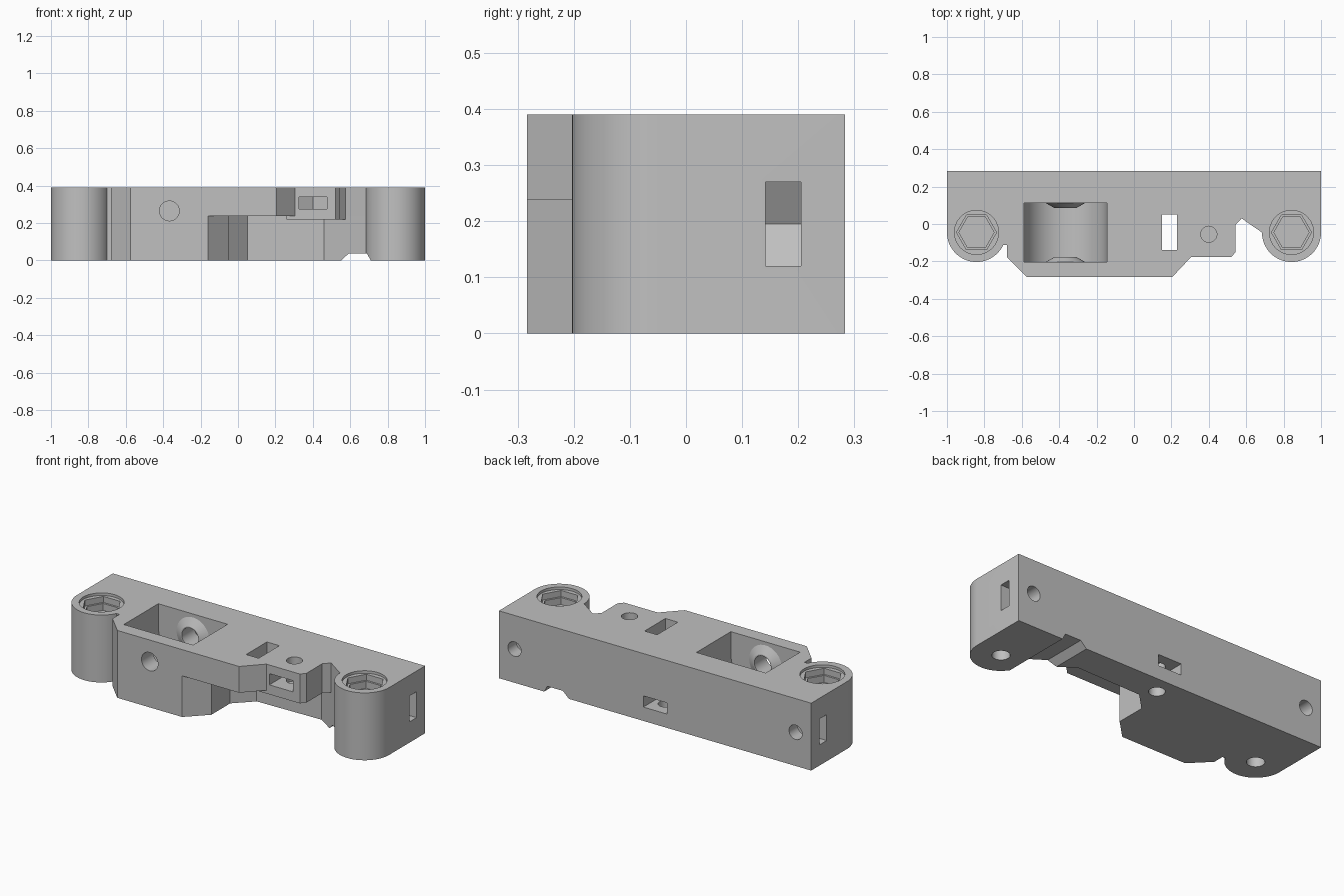
import bpy, bmesh, math
from mathutils import Vector

if "Cube" in bpy.data.objects:
    bpy.data.objects.remove(bpy.data.objects["Cube"], do_unlink=True)

grey = bpy.data.materials.new("plain_grey")
grey.use_nodes = True
COL = (0.53, 0.53, 0.53, 1)
grey.diffuse_color = COL
grey.node_tree.nodes["Principled BSDF"].inputs["Base Color"].default_value = COL

H = 0.39                      # block height
LUG_X, LUG_Y, LUG_R = 0.842, -0.045, 0.158


def place(u, v, w, axis):
    """Map profile coordinates to space; w runs along the axis."""
    return {"x": (w, u, v), "y": (u, w, v), "z": (u, v, w)}[axis]


def loft(name, rings, axis):
    """Solid through a list of (profile, position along axis)."""
    bm = bmesh.new()
    loops = [[bm.verts.new(place(u, v, w, axis)) for u, v in pts] for pts, w in rings]
    for a, b in zip(loops, loops[1:]):
        for i in range(len(a)):
            j = (i + 1) % len(a)
            bm.faces.new((a[i], a[j], b[j], b[i]))
    bm.faces.new(loops[0])
    bm.faces.new(loops[-1])
    bmesh.ops.recalc_face_normals(bm, faces=bm.faces)
    mesh = bpy.data.meshes.new(name)
    bm.to_mesh(mesh)
    bm.free()
    ob = bpy.data.objects.new(name, mesh)
    bpy.context.collection.objects.link(ob)
    mesh.materials.append(grey)
    return ob


def prism(name, pts, axis, a, b):
    return loft(name, [(pts, a), (pts, b)], axis)


def arc(cu, cv, r, a0, a1, n):
    return [(cu + r * math.cos(math.radians(a0 + (a1 - a0) * i / n)),
             cv + r * math.sin(math.radians(a0 + (a1 - a0) * i / n))) for i in range(n + 1)]


def circle(cu, cv, r, n=40):
    return arc(cu, cv, r, 0, 360, n)[:-1]


def rect(u0, u1, v0, v1):
    return [(u0, v0), (u1, v0), (u1, v1), (u0, v1)]


def activate(ob):
    bpy.ops.object.select_all(action="DESELECT")
    ob.select_set(True)
    bpy.context.view_layer.objects.active = ob


def cut(target, cutter):
    """Subtract the cutter and discard it."""
    cutter.hide_render = True
    mod = target.modifiers.new("cut", "BOOLEAN")
    mod.operation = "DIFFERENCE"
    mod.solver = "EXACT"
    mod.object = cutter
    activate(target)
    bpy.ops.object.modifier_apply(modifier=mod.name)
    bpy.data.objects.remove(cutter, do_unlink=True)


# Main block: plan outline with two round lugs
outline = [(-1, 0.283)]
outline += arc(-LUG_X, LUG_Y, LUG_R, 180, 334.5, 28)
outline += [(-0.68, -0.113), (-0.68, -0.177), (-0.575, -0.283), (0.205, -0.283),
            (0.305, -0.177), (0.52, -0.177), (0.543, -0.15), (0.543, -0.005), (0.575, 0.03)]
outline += arc(LUG_X, LUG_Y, LUG_R, 180, 360, 32)
outline += [(1, 0.283)]
body = prism("body", outline, "z", 0, H)

# Recess under the front right half
recess = [(-0.277, -0.4), (-0.05, -0.173), (-0.05, 0.0), (0.05, 0.1), (0.46, 0.109),
          (0.575, 0.032), (0.68, -0.038), (0.68, -0.4)]
cut(body, prism("recess_cutter", recess, "z", -0.1, 0.238))

# Shallow groove across the underside
cut(body, prism("groove_cutter", [(0.51, -0.04), (0.59, 0.036), (0.69, 0.036), (0.71, 0.0), (0.73, -0.04)],
                "y", -0.5, 0.5))

# Rounded wheel pocket with conical bosses left on both walls
PX, PZ, PR = -0.367, 0.265, 0.222
pocket = prism("pocket_cutter", arc(PX, PZ, PR, 180, 360, 32) + [(PX + PR, 0.5), (PX - PR, 0.5)],
               "y", -0.203, 0.112)
for wall, d in ((0.112, 1), (-0.203, -1)):
    boss = loft("boss_cutter", [(circle(PX, PZ, 0.06), wall - d * 0.026),
                                (circle(PX, PZ, 0.15), wall + d * 0.026)], "y")
    cut(pocket, boss)
cut(body, pocket)
cut(body, prism("axle_cutter", circle(PX, PZ, 0.053), "y", -0.5, 0.2))

# Rectangular slot through the top into the recess
cut(body, prism("top_slot_cutter", rect(0.15, 0.23, -0.14, 0.05), "z", 0.1, 0.5))

# Lugs: sunk ring, hexagonal pocket and a bolt hole from below
for s in (-1, 1):
    x = s * LUG_X
    cut(body, prism("ring_cutter", circle(x, LUG_Y, 0.118), "z", H - 0.015, 0.5))
    cut(body, prism("hex_cutter", circle(x, LUG_Y, 0.107, 6), "z", H - 0.05, 0.5))
    cut(body, prism("hex_floor_cutter", circle(x, LUG_Y, 0.094, 6), "z", H - 0.09, 0.5))
    cut(body, prism("bolt_cutter", circle(x, LUG_Y, 0.047), "z", -0.1, 0.24))

    # Rear screw hole with its nut slot opening on the end face
    cut(body, prism("rear_hole_cutter", circle(s * 0.9, 0.195, 0.042), "y", 0.12, 0.5))
    nut = [(s * 1.1, 0.12), (s * 0.857, 0.12), (s * 0.813, 0.195), (s * 0.857, 0.27), (s * 1.1, 0.27)]
    cut(body, prism("end_nut_cutter", nut, "y", 0.142, 0.205))

# Rear nut slot and its hole from below
cut(body, prism("rear_nut_cutter", [(-0.075, 0.4), (-0.075, 0.137), (0, 0.094), (0.075, 0.137), (0.075, 0.4)],
                "z", 0.08, 0.145))
cut(body, prism("under_hole_cutter", circle(0, 0.18, 0.043), "z", -0.1, 0.19))

# Nose nut slot and its hole from above
cut(body, prism("nose_nut_cutter", [(0.325, -0.4), (0.325, -0.012), (0.4, 0.031), (0.475, -0.012), (0.475, -0.4)],
                "z", 0.275, 0.34))
cut(body, prism("nose_hole_cutter", circle(0.4, -0.055, 0.043), "z", 0.25, 0.5))

# Thin step on the underside of the nose
nose = prism("nose_step", [(0.26, -0.177), (0.52, -0.177), (0.543, -0.15), (0.543, -0.005),
                           (0.575, 0.03), (0.45, 0.113), (0.26, 0.105)], "z", 0.22, 0.239)

for ob in (body, nose):
    activate(ob)
    bpy.ops.object.shade_smooth_by_angle(angle=math.radians(25))
